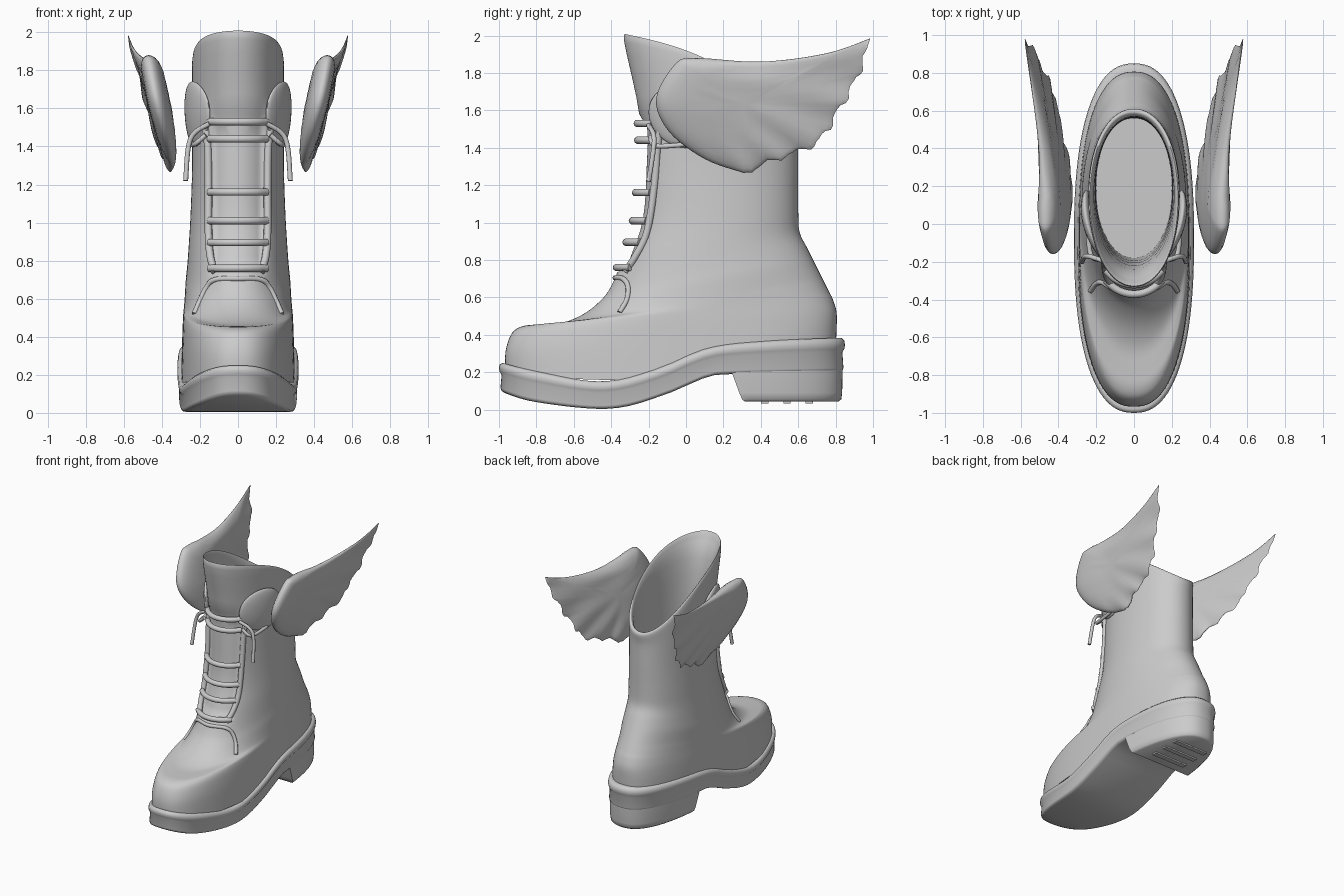
import bpy, bmesh, math
from mathutils import Vector
from mathutils.bvhtree import BVHTree

if "Cube" in bpy.data.objects:
    bpy.data.objects.remove(bpy.data.objects["Cube"])

N = 96  # points per outline ring


def spline(pts, n, closed=False):
    """Catmull-Rom through tuples of any length."""
    out, m = [], len(pts)
    for i in range(m if closed else m - 1):
        if closed:
            q = [pts[(i + d) % m] for d in (-1, 0, 1, 2)]
        else:
            q = [pts[min(max(i + d, 0), m - 1)] for d in (-1, 0, 1, 2)]
        for j in range(n):
            t = j / n
            out.append(tuple(0.5 * (2 * b + (c - a) * t + (2 * a - 5 * b + 4 * c - d) * t * t
                                    + (3 * b - a - 3 * c + d) * t ** 3) for a, b, c, d in zip(*q)))
    if not closed:
        out.append(tuple(pts[-1]))
    return out


def clamp(v):
    return min(1, max(0, v))


def interp(table, y):
    if y <= table[0][0]:
        return table[0][1]
    for (a, p), (b, q) in zip(table, table[1:]):
        if y <= b:
            return p + (q - p) * (y - a) / (b - a)
    return table[-1][1]


def bridge(bm, rings):
    vs = [[bm.verts.new(p) for p in r] for r in rings]
    n = len(vs[0])
    for a, b in zip(vs, vs[1:]):
        for i in range(n):
            bm.faces.new((a[i], a[(i + 1) % n], b[(i + 1) % n], b[i]))
    return vs


def loft(rings):
    """Bridge rings; close both ends with strips across the mirror line."""
    bm = bmesh.new()
    vs = bridge(bm, rings)
    for r in (vs[0], vs[-1]):
        for i in range(N // 2):
            f = [r[i], r[i + 1], r[N - i - 1], r[(N - i) % N]]
            bm.faces.new(list(dict.fromkeys(f)))
    return bm


def finish(bm, name, angle=60):
    bmesh.ops.remove_doubles(bm, verts=bm.verts, dist=0.0004)
    bmesh.ops.recalc_face_normals(bm, faces=bm.faces)
    me = bpy.data.meshes.new(name)
    bm.to_mesh(me)
    bm.free()
    ob = bpy.data.objects.new(name, me)
    bpy.context.collection.objects.link(ob)
    bpy.ops.object.select_all(action='DESELECT')
    ob.select_set(True)
    bpy.context.view_layer.objects.active = ob
    bpy.ops.object.shade_smooth_by_angle(angle=math.radians(angle))


def tube(name, pts, r):
    cu = bpy.data.curves.new(name, 'CURVE')
    cu.dimensions = '3D'
    cu.bevel_depth, cu.bevel_resolution, cu.use_fill_caps = r, 3, True
    pts = spline(pts, 6)
    sp = cu.splines.new('POLY')
    sp.points.add(len(pts) - 1)
    for p, c in zip(sp.points, pts):
        p.co = (*c, 1)
    ob = bpy.data.objects.new(name, cu)
    bpy.context.collection.objects.link(ob)


def outline(yf, yb, w, e):
    """Superellipse in plan, starting at the front."""
    out = []
    for i in range(N):
        a = 2 * math.pi * i / N
        s, c = math.sin(a) if i != N // 2 else 0, math.cos(a)
        out.append((w * math.copysign(abs(s) ** (2 / e), s),
                    (yf + yb) / 2 - (yb - yf) / 2 * math.copysign(abs(c) ** (2 / e), c)))
    return out


# Boot upper: tilted rings given by front y, front z, back y, back z
rows = [(-.965, .19, .80, .33), (-.965, .31, .805, .43), (-.93, .41, .805, .52),
        (-.87, .447, .785, .59), (-.78, .455, .765, .63), (-.66, .465, .74, .68),
        (-.55, .51, .71, .74), (-.46, .58, .68, .80), (-.40, .66, .645, .87),
        (-.335, .82, .607, .95), (-.27, 1.02, .60, 1.06), (-.25, 1.3, .60, 1.27),
        (-.25, 1.58, .60, 1.44), (-.33, 1.965, .61, 1.53)]
widths = [(.33, .30), (.59, .288), (.80, .275), (1.0, .253), (1.2, .241)]
rows = [(*r, interp(widths, r[3])) for r in rows]
# then the lining, back down inside
rows += [(-.305, 1.97, .58, 1.535, .222), (-.22, 1.7, .565, 1.42, .205), (-.18, .7, .56, .7, .20)]
rings = []
for yf, zf, yb, zb, w in spline(rows, 4):
    lift = .085 * clamp((zf - 1.4) / .55) - .09 * clamp((.46 - zf) / .27)
    ring = []
    for x, y in outline(yf, yb, w, 2.1 + .3 * clamp((.7 - zb) / .25)):
        t = clamp((y - yf) / (yb - yf))
        ring.append((x, y, zf + (zb - zf) * t + lift * math.sin(math.pi * t)))
    rings.append(ring)
upper = loft(rings)
surf = BVHTree.FromBMesh(upper)
# sunken tongue between the lacing edges
upper.verts.ensure_lookup_table()
for v in upper.verts[:50 * N]:
    x, y, z = v.co
    if y < .05 and abs(x) < .15 and .76 < z < 1.52:
        v.co.y += .04 * clamp((.15 - abs(x)) / .03)
finish(upper, "boot_upper")


def on_front(x, z, off):
    hit = surf.ray_cast(Vector((x, -2, z)), Vector((0, 1, 0)))[0]
    return (x, hit.y - off, z)


# Sole with welt: top and bottom edge lines in side view
top = spline([(-1, .255), (-.8, .205), (-.45, .15), (-.15, .22), (.12, .33), (.45, .368), (.85, .385)], 6)
bot = spline([(-1, .10), (-.8, .04), (-.4, .005), (-.1, .085), (.1, .17), (.25, .19), (.85, .20)], 6)


def sole_outline(inset):
    return outline(-1 + inset, .85 - inset, .318 - inset, 2.4)


sole = []
for inset, f in [(.035, 0), (.015, .03), (.008, .12), (.014, .58), (.003, .68),
                 (0, .8), (.004, .92), (.02, 1), (.05, 1)]:
    sole.append([(x, y, interp(bot, y) + (interp(top, y) - interp(bot, y)) * f)
                 for x, y in sole_outline(inset)])
finish(loft(sole), "sole")

# Heel block: the same outline cut off by a slanted front
heel = []
for inset, z, cut in [(.012, .24, .23), (.015, .09, .285), (.02, .055, .30), (.035, .043, .315)]:
    lim = (.318 - inset) * (1 - ((cut + .075) / (.925 - inset)) ** 2.4) ** (1 / 2.4)
    heel.append([(x, y, z) if y >= cut else (max(-lim, min(lim, x)), cut, z)
                 for x, y in sole_outline(inset)])
finish(loft(heel), "heel", 45)
# Heel tread bars
bm = bmesh.new()
for k in range(3):
    for v in bmesh.ops.create_cube(bm, size=1)['verts']:
        v.co = Vector((v.co.x * .3, v.co.y * .04 + .42 + .12 * k, v.co.z * .02 + .042))
finish(bm, "heel_tread", 30)

# Lace bars across the tongue
for z in (1.53, 1.44, 1.16, 1.01, .895, .76):
    tube("lace_bar", [on_front(.0375 * k, z, .014) for k in range(-4, 5)], .02)
# Arched seam where the vamp meets the tongue
half = [(.23, .52), (.20, .59), (.165, .66), (.12, .70)]
arch = [(-x, z) for x, z in half] + [(0, .705)] + half[::-1]
tube("vamp_seam", [on_front(x, z, 0) for x, z in arch], .014)

# Wing outline in side view (y, z): smooth leading edge, scalloped feather edge
lead = spline([(.31, 1.265), (.1, 1.34), (-.09, 1.485), (-.16, 1.66), (-.06, 1.845),
               (.05, 1.88), (.4, 1.86), (.75, 1.905), (.985, 1.985)], 6)
trail = spline([(.985, 1.985), (.925, 1.80), (.815, 1.60), (.70, 1.43), (.5, 1.345), (.31, 1.265)], 8)
edge = lead + [(y + d, z - d) for d, (y, z) in
               ((.010 * math.sin(k * math.pi / 3) + .004 * math.sin(k * 2), p)
                for k, p in enumerate(trail)) if .32 < y < .975]
cy, cz = .3, 1.63


def wing_point(p, s, face, side):
    y, z = cy + (p[0] - cy) * s, cz + (p[1] - cz) * s
    x = .046 + .213 * z + .112 * y + .05 * (max(0, .25 - y) / .41) ** 1.5
    thick = max(.008, .062 - .07 * max(0, y - .1) - .05 * max(0, 1.6 - z))
    x += face * thick * (1 - s ** 5) ** .5
    ang = math.atan2(z - 1.75, y + .1)
    x += .007 * math.sin(ang * 22 + 5 * y) * clamp(y / .4) * s  # feather ripples
    return (side * x, y, z)


steps = [math.sin(math.pi / 2 * k / 9) for k in range(1, 10)]
for side, nm in ((1, "right"), (-1, "left")):
    # Wing
    loops = [(s, 1) for s in steps] + [(s, -1) for s in steps[-2::-1]]
    bm = bmesh.new()
    vs = bridge(bm, [[wing_point(p, s, f, side) for p in edge] for s, f in loops])
    for r in (vs[0], vs[-1]):
        c = bm.verts.new(sum((v.co for v in r), Vector()) / len(r))
        for i in range(len(r)):
            bm.faces.new((c, r[i - 1], r[i]))
    finish(bm, nm + "_wing", 70)

    # Collar flap beneath the wing
    bm = bmesh.new()
    bmesh.ops.create_uvsphere(bm, u_segments=32, v_segments=20, radius=1)
    for v in bm.verts:
        x, y, z = v.co
        px = .232 + .035 * x + .05 * y - .03 * y * y + .012 * z
        v.co = (side * px, -.01 + .19 * y, 1.57 + .17 * z - .02 * y)
    finish(bm, nm + "_collar_flap")

    # Lacing edge running down beside the tongue
    tube(nm + "_lacing_edge", [on_front(side * x, z, .004) for x, z in
         [(.185, 1.62), (.16, 1.42), (.155, 1.2), (.155, .95), (.145, .82), (.12, .74)]], .02)
    # Loose lace end and loop
    tube(nm + "_lace_end", [(side * .15, -.20, 1.52), (side * .25, -.17, 1.44),
                            (side * .275, -.20, 1.22)], .013)
    tube(nm + "_lace_loop", [(side * .17, -.19, 1.46), (side * .23, -.16, 1.41),
                             (side * .245, .02, 1.42)], .013)
